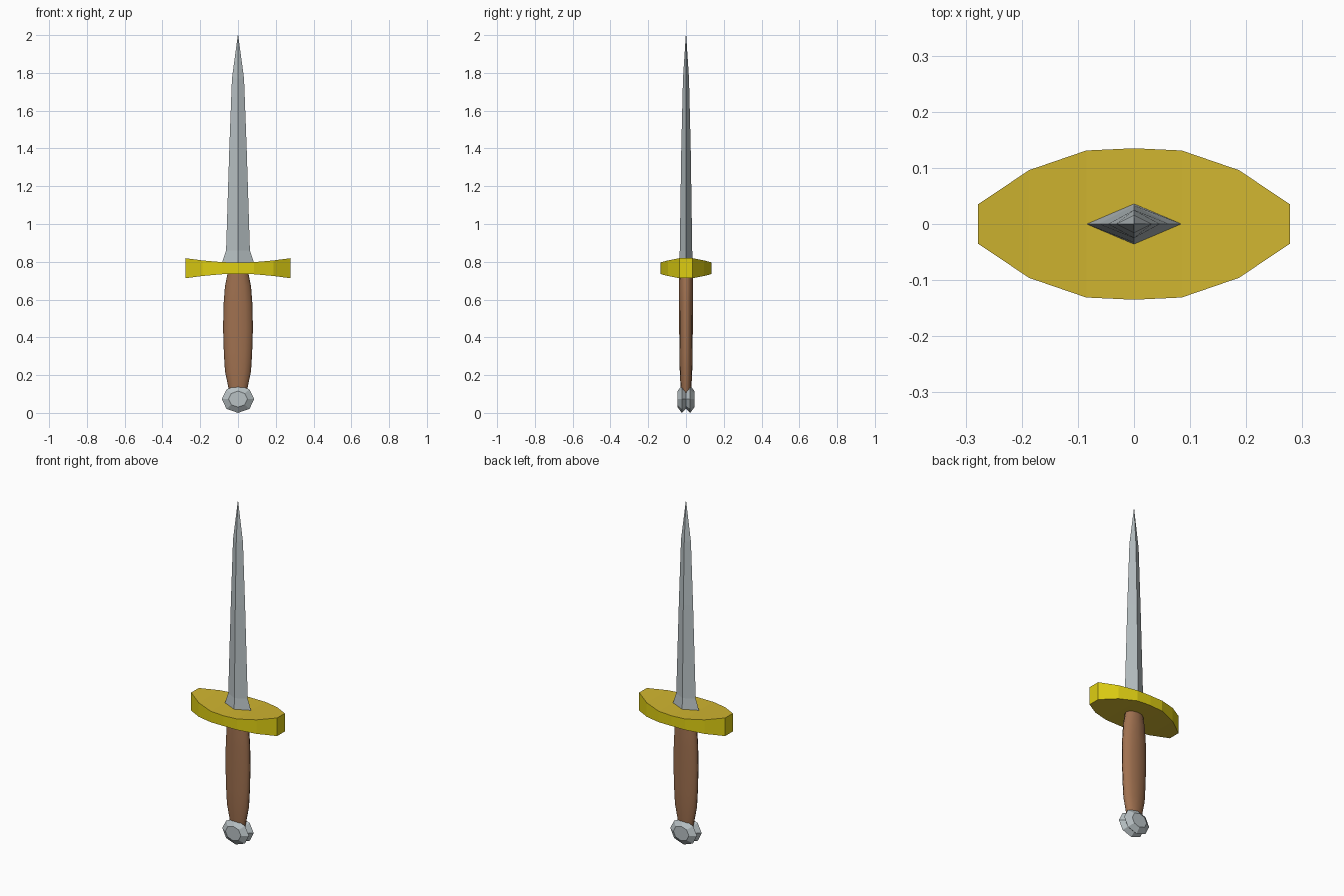
import bpy, bmesh, math

cube = bpy.data.objects.get("Cube")
if cube:
    bpy.data.objects.remove(cube)


def material(name, rgb):
    """Flat material from 0-255 display values, stored as linear."""
    col = [(c / 255 / 12.92) if c < 11 else ((c / 255 + 0.055) / 1.055) ** 2.4 for c in rgb] + [1.0]
    m = bpy.data.materials.new(name)
    m.use_nodes = True
    m.diffuse_color = col
    m.node_tree.nodes["Principled BSDF"].inputs["Base Color"].default_value = col
    return m


steel = material("steel", (184, 193, 196))
gold = material("gold", (208, 181, 48))
yellow = material("bright yellow", (222, 206, 18))
wood = material("wood brown", (160, 113, 80))


def finish(name, bm, mats):
    bmesh.ops.remove_doubles(bm, verts=bm.verts, dist=0.0001)
    bmesh.ops.recalc_face_normals(bm, faces=bm.faces)
    mesh = bpy.data.meshes.new(name)
    bm.to_mesh(mesh)
    bm.free()
    ob = bpy.data.objects.new(name, mesh)
    bpy.context.collection.objects.link(ob)
    for m in mats:
        mesh.materials.append(m)
    return ob


def loft(name, rings, mats):
    """Skin a stack of equal-length point rings and cap both ends."""
    bm = bmesh.new()
    rows = [[bm.verts.new(p) for p in ring] for ring in rings]
    n = len(rows[0])
    for a, b in zip(rows, rows[1:]):
        for i in range(n):
            j = (i + 1) % n
            bm.faces.new((a[i], a[j], b[j], b[i]))
    bm.faces.new(rows[0])
    bm.faces.new(rows[-1])
    return finish(name, bm, mats)


def ellipse(n, rx, ry):
    steps = [2 * math.pi * i / n for i in range(n)]
    return [(rx * math.cos(t), ry * math.sin(t)) for t in steps]


# Blade: diamond section (height, half width, half thickness)
blade = [(0.765, 0.088, 0.037), (0.795, 0.085, 0.036), (0.86, 0.063, 0.033),
         (1.4, 0.046, 0.025), (1.77, 0.032, 0.016), (2.0, 0.001, 0.001)]
loft("blade", [[(x, y, z) for x, y in ellipse(4, w, t)] for z, w, t in blade], [steel])

# Guard: lens outline, thicker toward the ends (x, half depth, half height)
right_half = [(0.278, 0.035, 0.053), (0.187, 0.096, 0.041), (0.085, 0.131, 0.032)]
stations = [(-x, d, h) for x, d, h in right_half] + [(0, 0.135, 0.03)] + right_half[::-1]
guard = loft("guard", [[(x, -d, 0.766 - h), (x, d, 0.766 - h), (x, d, 0.766 + h), (x, -d, 0.766 + h)]
                       for x, d, h in stations], [yellow, gold])
for f in guard.data.polygons:
    f.material_index = int(abs(f.normal.z) > 0.7)

# Grip: swelling oval handle (height, half width, half thickness)
grip = [(0.1, 0.045, 0.026), (0.14, 0.052, 0.029), (0.22, 0.069, 0.033), (0.32, 0.075, 0.035),
        (0.45, 0.079, 0.036), (0.58, 0.076, 0.037), (0.67, 0.069, 0.037), (0.75, 0.053, 0.036)]
handle = loft("grip", [[(x, y, z) for x, y in ellipse(12, w, t)] for z, w, t in grip], [wood])
for f in handle.data.polygons:
    f.use_smooth = len(f.vertices) == 4

# Pommel: two bevelled octagonal discs meeting in a groove (depth, scale)
profile = [(-0.045, 0.58), (-0.022, 1.0), (0, 0.7), (0.022, 1.0), (0.045, 0.58)]
loft("pommel", [[(x * s, y, 0.073 + z * s) for x, z in ellipse(8, 0.086, 0.073)]
                for y, s in profile], [steel])
